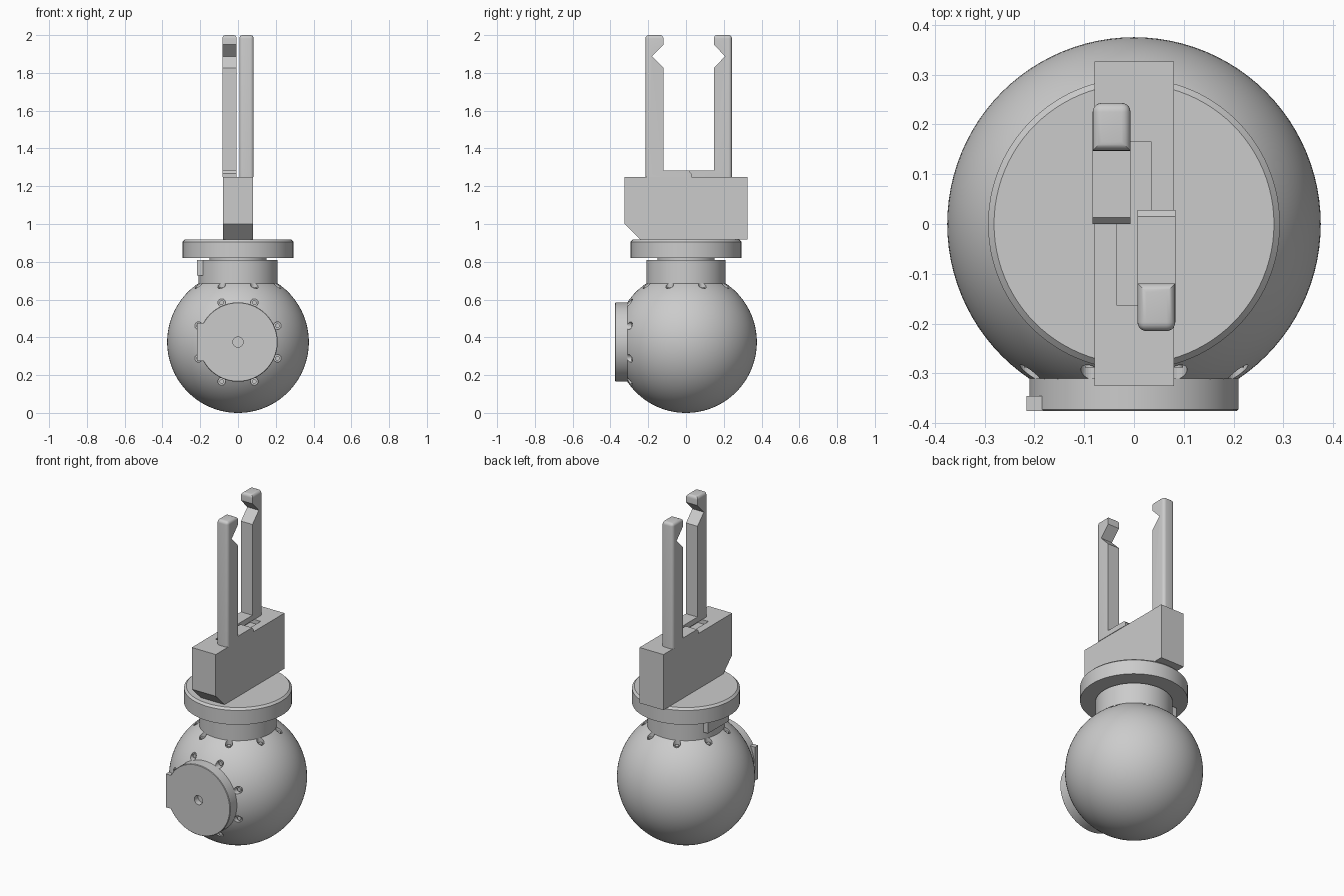
import bpy, bmesh
from math import pi, radians, sin, cos
from mathutils import Matrix, Vector

if "Cube" in bpy.data.objects:
    bpy.data.objects.remove(bpy.data.objects["Cube"])

C = Vector((0, 0, 0.375))                                   # ball centre
TOP = Matrix.Translation(C)                                 # axis up
FRONT = Matrix.Translation(C) @ Matrix.Rotation(pi / 2, 4, 'X')  # axis towards -y


def finish(name, bm, smooth=True):
    bmesh.ops.recalc_face_normals(bm, faces=bm.faces)
    me = bpy.data.meshes.new(name)
    bm.to_mesh(me)
    bm.free()
    ob = bpy.data.objects.new(name, me)
    bpy.context.collection.objects.link(ob)
    if smooth:
        bpy.ops.object.select_all(action='DESELECT')
        ob.select_set(True)
        bpy.context.view_layer.objects.active = ob
        bpy.ops.object.shade_smooth_by_angle(angle=radians(30))
    return ob


def lathe(name, profile, frame, n=96):
    """Revolve (radius, height) points about the frame's z axis."""
    bm = bmesh.new()
    vs = [bm.verts.new((r, 0, z)) for r, z in profile]
    es = [bm.edges.new(p) for p in zip(vs, vs[1:])]
    bmesh.ops.spin(bm, geom=vs + es, axis=(0, 0, 1), cent=(0, 0, 0),
                   angle=2 * pi, steps=n, use_merge=True)
    bmesh.ops.remove_doubles(bm, verts=bm.verts, dist=1e-5)
    bm.transform(frame)
    return finish(name, bm)


def add_cyl(bm, frame, x, y, z0, z1, r, n=24):
    m = frame @ Matrix.Translation((x, y, (z0 + z1) / 2))
    bmesh.ops.create_cone(bm, cap_ends=True, segments=n, radius1=r, radius2=r,
                          depth=z1 - z0, matrix=m)


def add_box(bm, lo, hi):
    lo, hi = Vector(lo), Vector(hi)
    m = Matrix.Translation((lo + hi) / 2) @ Matrix.Diagonal((*(hi - lo), 1))
    bmesh.ops.create_cube(bm, size=1, matrix=m)


def prism(profile, x0, x1):
    """Extrude a (y, z) outline along x."""
    bm = bmesh.new()
    f = bm.faces.new([bm.verts.new((x0, y, z)) for y, z in profile])
    g = bmesh.ops.extrude_face_region(bm, geom=[f])['geom']
    bmesh.ops.translate(bm, vec=(x1 - x0, 0, 0),
                        verts=[v for v in g if isinstance(v, bmesh.types.BMVert)])
    bmesh.ops.recalc_face_normals(bm, faces=bm.faces)
    return bm


def cut(ob, cutter):
    mod = ob.modifiers.new("cut", 'BOOLEAN')
    mod.operation, mod.solver, mod.object = 'DIFFERENCE', 'EXACT', cutter
    cutter.hide_render = True
    cutter.hide_set(True)


# Ball joint housing, flattened at the two flanges
bm = bmesh.new()
bmesh.ops.create_uvsphere(bm, u_segments=96, v_segments=64, radius=0.375, matrix=TOP)
for co, no in (((0, -0.311, 0), (0, -1, 0)), ((0, 0, 0.686), (0, 0, 1))):
    bmesh.ops.bisect_plane(bm, geom=bm.verts[:] + bm.edges[:] + bm.faces[:],
                           plane_co=co, plane_no=no, clear_outer=True)
    bmesh.ops.holes_fill(bm, edges=[e for e in bm.edges if e.is_boundary])
ball = finish("ball_housing", bm)

# Screw pockets and screws around both flanges
pockets, screws = bmesh.new(), bmesh.new()
for frame in (TOP, FRONT):
    for k in range(8):
        a = radians(22.5 + 45 * k)
        x, y = 0.226 * cos(a), 0.226 * sin(a)
        add_cyl(pockets, frame, x, y, 0.278, 0.34, 0.02)
        add_cyl(screws, frame, x, y, 0.27, 0.288, 0.012, 16)
cut(ball, finish("pocket_cutter", pockets, False))
finish("flange_screws", screws)

# Front flange with centre hole, top neck, mounting disc
lathe("front_flange", [(0, 0.34), (0.027, 0.34), (0.027, 0.375), (0.207, 0.375),
                       (0.21, 0.372), (0.21, 0.31), (0, 0.31)], FRONT)
lathe("top_neck", [(0, 0.31), (0.21, 0.31), (0.21, 0.435), (0.15, 0.435),
                   (0.15, 0.447), (0, 0.447)], TOP)
lathe("mounting_disc", [(0, 0.445), (0.293, 0.445), (0.293, 0.531),
                        (0.281, 0.543), (0, 0.543)], TOP)

# Alignment tabs on the left of each flange
bm = bmesh.new()
add_box(bm, (-0.216, -0.1, 0.727), (-0.18, 0.1, 0.81))
add_box(bm, (-0.216, -0.375, 0.275), (-0.18, -0.345, 0.475))
finish("alignment_tabs", bm, False)

# Gripper body with chamfered lower front edge and guide slot
body = finish("gripper_body", prism([(-0.325, 1.0), (-0.24, 0.917), (0.326, 0.917),
                                     (0.326, 1.25), (-0.325, 1.25)], -0.079, 0.08), False)
bm = bmesh.new()
add_box(bm, (-0.035, -0.163, 1.225), (0.035, 0.165, 1.3))
cut(body, finish("slot_cutter", bm, False))

# Two notched fingers, the second turned half round
OUT = 0.243
finger = [(0, 1.25), (0, 1.268), (0.013, 1.282), (0.147, 1.282), (0.147, 1.826),
          (0.207, 1.888), (0.147, 1.95), (0.147, 2.0), (OUT, 2.0), (OUT, 1.25)]
turn = Matrix.Translation((0, 0.028, 0)) @ Matrix.Rotation(pi, 4, 'Z')
for name, frame in (("rear_finger", Matrix()), ("front_finger", turn)):
    bm = prism(finger, -0.083, -0.007)
    edges = [e for e in bm.edges
             if all(v.co.z > 1.999 for v in e.verts)
             or (all(v.co.y > OUT - 1e-4 for v in e.verts)
                 and abs(e.verts[0].co.z - e.verts[1].co.z) > 0.1)]
    bmesh.ops.bevel(bm, geom=edges, offset=0.018, segments=5, profile=0.5,
                    affect='EDGES', clamp_overlap=True)
    bm.transform(frame)
    finish(name, bm)
